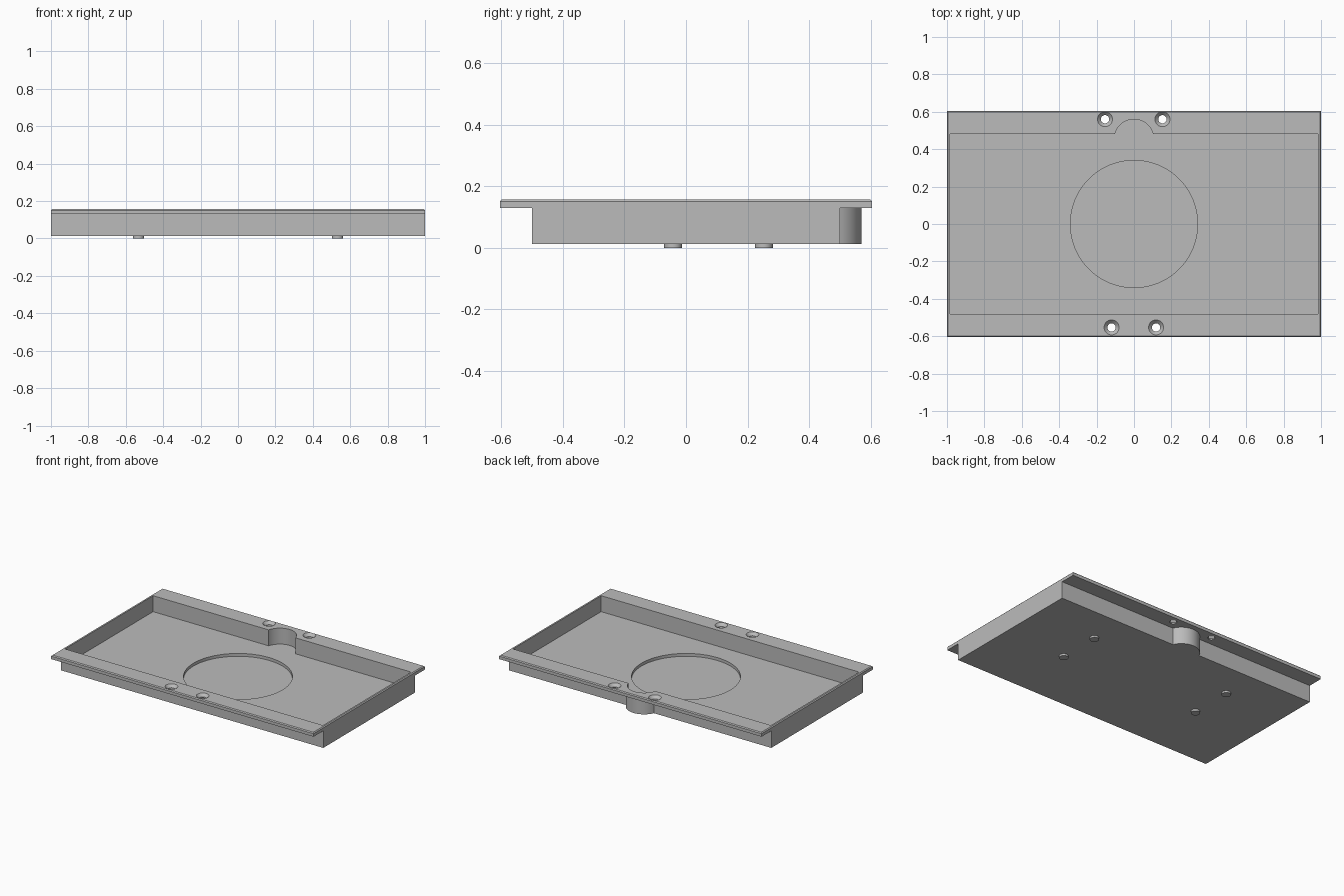
import bpy
import bmesh

if "Cube" in bpy.data.objects:
    bpy.data.objects.remove(bpy.data.objects["Cube"])

GREY = bpy.data.materials.new("plain grey")
GREY.use_nodes = True
COLOUR = (0.5, 0.5, 0.5, 1)
GREY.diffuse_color = COLOUR
GREY.node_tree.nodes["Principled BSDF"].inputs["Base Color"].default_value = COLOUR

BASE, FLOOR, RECESS, LIP, TOP = 0.013, 0.047, 0.027, 0.13, 0.157


def finish(bm, name):
    bmesh.ops.recalc_face_normals(bm, faces=bm.faces)
    mesh = bpy.data.meshes.new(name)
    bm.to_mesh(mesh)
    bm.free()
    mesh.materials.append(GREY)
    obj = bpy.data.objects.new(name, mesh)
    bpy.context.collection.objects.link(obj)
    return obj


def box(name, half_x, half_y, z0, z1):
    bm = bmesh.new()
    bmesh.ops.create_cube(bm, size=1)
    bmesh.ops.scale(bm, vec=(2 * half_x, 2 * half_y, z1 - z0), verts=bm.verts)
    bmesh.ops.translate(bm, vec=(0, 0, (z0 + z1) / 2), verts=bm.verts)
    return finish(bm, name)


def cone(name, x, y, z0, z1, r0, r1=None, sides=48):
    bm = bmesh.new()
    bmesh.ops.create_cone(bm, cap_ends=True, segments=sides, radius1=r0,
                          radius2=r0 if r1 is None else r1, depth=z1 - z0)
    bmesh.ops.translate(bm, vec=(x, y, (z0 + z1) / 2), verts=bm.verts)
    return finish(bm, name)


def combine(target, tool, operation):
    mod = target.modifiers.new("combine", "BOOLEAN")
    mod.operation, mod.object, mod.solver = operation, tool, "EXACT"
    bpy.context.view_layer.objects.active = target
    bpy.ops.object.modifier_apply(modifier=mod.name)
    bpy.data.objects.remove(tool)


# Tray body with wide front and back flanges, one T-shaped section swept in x
half = [(0.5, BASE), (0.5, LIP), (0.605, LIP), (0.605, TOP)]
section = half + [(-y, z) for y, z in reversed(half)]
bm = bmesh.new()
face = bm.faces.new([bm.verts.new((-1, y, z)) for y, z in section])
swept = bmesh.ops.extrude_face_region(bm, geom=[face])["geom"]
bmesh.ops.translate(bm, vec=(2, 0, 0),
                    verts=[v for v in swept if isinstance(v, bmesh.types.BMVert)])
rim = [e for e in bm.edges if all(v.co.z > TOP - 0.001 for v in e.verts)]
bmesh.ops.bevel(bm, geom=rim, offset=0.006, segments=1, affect="EDGES")
tray = finish(bm, "tray")

# Rounded bulge on the back wall
combine(tray, cone("bulge", 0, 0.455, BASE, LIP + 0.01, 0.115, sides=64), "UNION")

# Pocket, finger notch and round recess
combine(tray, box("pocket_cutter", 0.983, 0.48, FLOOR, 0.3), "DIFFERENCE")
combine(tray, cone("notch_cutter", 0, 0.455, FLOOR, 0.3, 0.105, sides=64), "DIFFERENCE")
combine(tray, cone("recess_cutter", 0, 0, RECESS, 0.1, 0.34, sides=96), "DIFFERENCE")

# Countersunk screw holes in the flanges
for x, y in ((-0.155, 0.56), (0.152, 0.56), (-0.12, -0.553), (0.118, -0.553)):
    combine(tray, cone("hole_cutter", x, y, LIP - 0.01, LIP + 0.05, 0.022), "DIFFERENCE")
    combine(tray, cone("countersink_cutter", x, y, LIP + 0.007, TOP + 0.001,
                       0.021, 0.041), "DIFFERENCE")

# Small round feet
parts = [tray]
for side, x in (("left", 0.532), ("right", -0.532)):
    for end, y in (("front", -0.042), ("back", 0.253)):
        parts.append(cone(f"{end}_{side}_foot", x, y, 0, BASE + 0.005, 0.029))

# Smooth round walls, crisp edges
bpy.ops.object.select_all(action="DESELECT")
for obj in parts:
    obj.select_set(True)
bpy.context.view_layer.objects.active = tray
bpy.ops.object.shade_smooth_by_angle()
